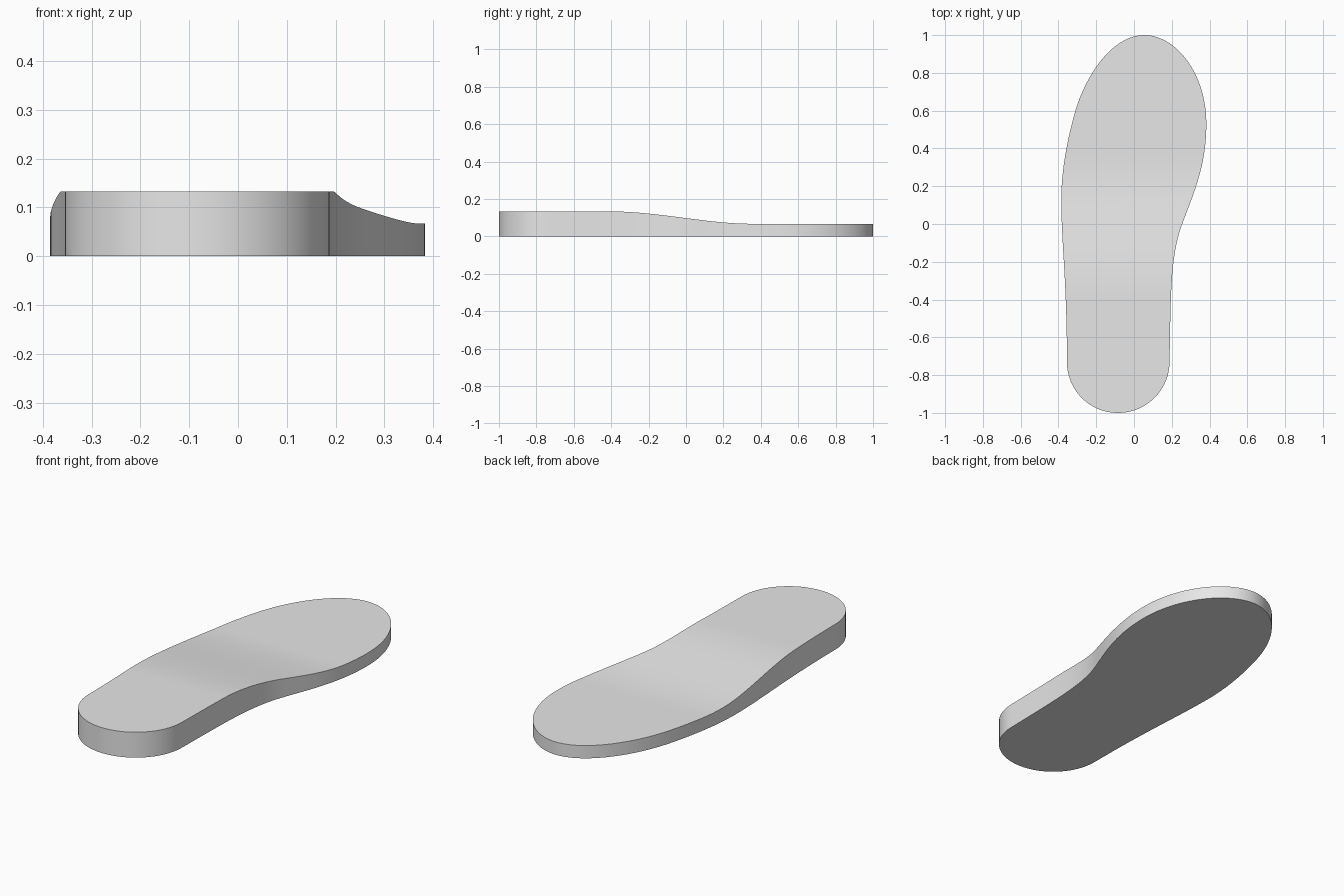
import bpy, bmesh, math
from mathutils import Vector
from mathutils.geometry import interpolate_bezier

cube = bpy.data.objects.get("Cube")
if cube:
    bpy.data.objects.remove(cube, do_unlink=True)

HEEL_Z, TOE_Z = 0.133, 0.067
RAMP_START, RAMP_END = -0.4, 0.36
ROWS = 120

# Outline of each side from heel to toe: knot, handle, handle, knot, ...
RIGHT_SIDE = [(-0.085, -1), (-0.235, -1), (-0.355, -0.88), (-0.355, -0.73),
              (-0.355, -0.3), (-0.385, -0.1), (-0.385, 0.13),
              (-0.385, 0.3), (-0.345, 0.48), (-0.31, 0.6),
              (-0.25, 0.8), (-0.11, 1), (0.055, 1)]
LEFT_SIDE = [(-0.085, -1), (0.065, -1), (0.188, -0.88), (0.188, -0.73),
             (0.195, -0.4), (0.19, -0.17), (0.255, 0),
             (0.31, 0.15), (0.383, 0.3), (0.383, 0.53),
             (0.383, 0.8), (0.22, 1), (0.055, 1)]


def trace(points):
    """Sample the chained curve segments of one side."""
    knots = [Vector((x, y, 0)) for x, y in points]
    path = []
    for i in range(0, len(knots) - 1, 3):
        path += interpolate_bezier(*knots[i:i + 4], 60)
    return path


def x_at(path, y):
    """Sideways position of an outline at a given length."""
    for a, b in zip(path, path[1:]):
        if a.y <= y <= b.y and b.y > a.y:
            return a.x + (b.x - a.x) * (y - a.y) / (b.y - a.y)
    return path[-1].x


def height(y):
    """Raised heel easing down to a thin, flat forefoot."""
    t = min(max((y - RAMP_START) / (RAMP_END - RAMP_START), 0), 1)
    return HEEL_Z + (TOE_Z - HEEL_Z) * t * t * (3 - 2 * t)


# Rows across the sole, packed closer at the rounded ends
right, left = trace(RIGHT_SIDE), trace(LEFT_SIDE)
bm = bmesh.new()
tip = lambda p: [bm.verts.new((p.x, p.y, z)) for z in (0, height(p.y))]
heel, toe = tip(right[0]), tip(right[-1])
rows = [heel + heel]
for i in range(1, ROWS):
    y = -math.cos(math.pi * i / ROWS)
    rows.append([bm.verts.new((x_at(side, y), y, z))
                 for side in (right, left) for z in (0, height(y))])
rows.append(toe + toe)

# Top, bottom and both side walls
for a, b in zip(rows, rows[1:]):
    for m, n in ((0, 1), (1, 3), (3, 2), (2, 0)):
        ring = list(dict.fromkeys((a[m], a[n], b[n], b[m])))
        bm.faces.new(ring)
bmesh.ops.recalc_face_normals(bm, faces=bm.faces)

mesh = bpy.data.meshes.new("shoe_sole")
bm.to_mesh(mesh)
bm.free()
sole = bpy.data.objects.new("shoe_sole", mesh)
bpy.context.collection.objects.link(sole)

# Plain grey material
grey = bpy.data.materials.new("light_grey")
grey.use_nodes = True
colour = (0.8, 0.8, 0.8, 1)
grey.diffuse_color = colour
grey.node_tree.nodes["Principled BSDF"].inputs["Base Color"].default_value = colour
mesh.materials.append(grey)

# Smooth walls with crisp rims
bpy.ops.object.select_all(action='DESELECT')
sole.select_set(True)
bpy.context.view_layer.objects.active = sole
bpy.ops.object.shade_smooth_by_angle(angle=math.radians(35))
